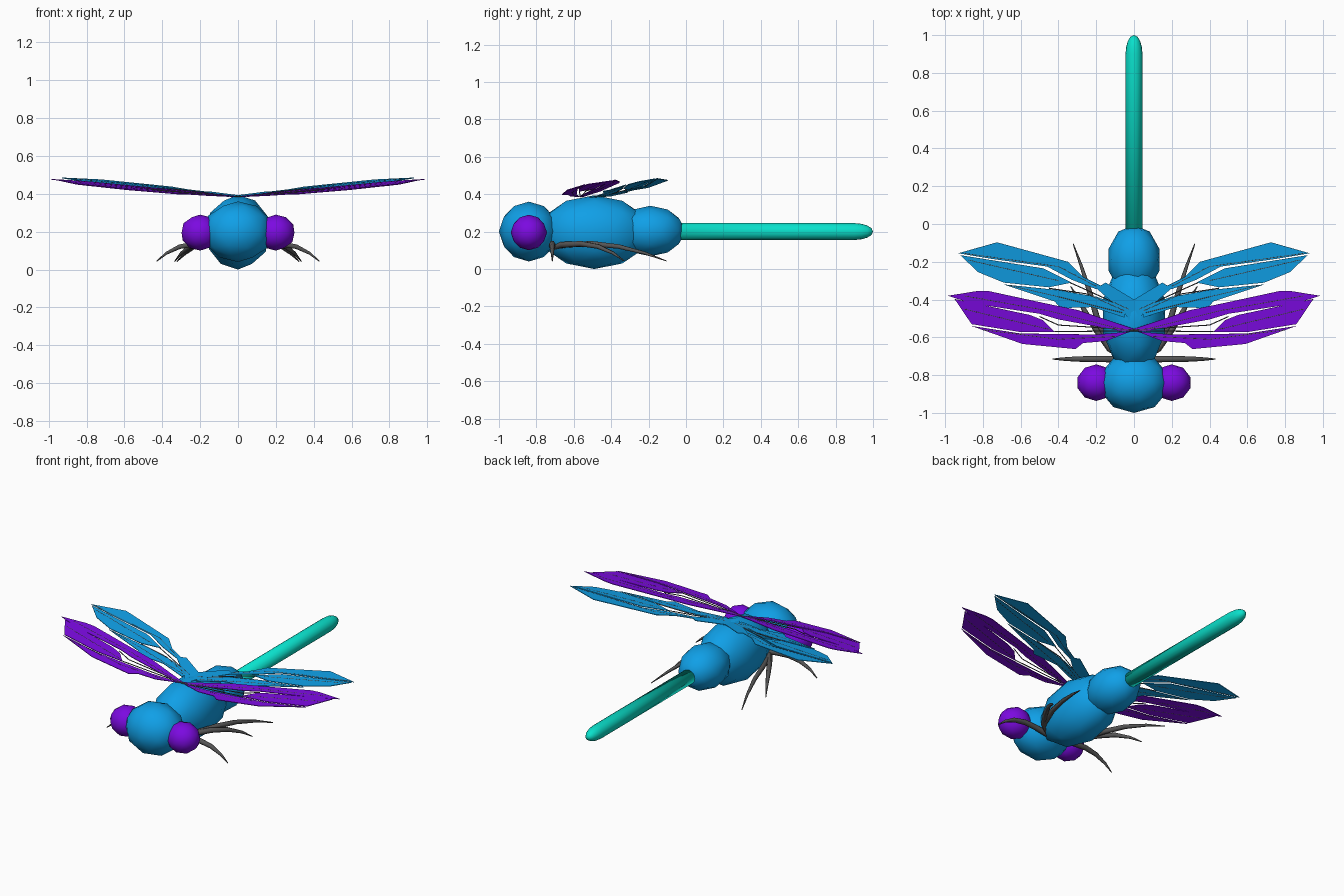
import bpy, bmesh, math
from mathutils import Vector, Matrix

if "Cube" in bpy.data.objects:
    bpy.data.objects.remove(bpy.data.objects["Cube"])


def material(name, rgb):
    m = bpy.data.materials.new(name)
    m.diffuse_color = (*rgb, 1)
    m.use_nodes = True
    m.node_tree.nodes["Principled BSDF"].inputs["Base Color"].default_value = m.diffuse_color
    return m


BLUE = material("blue", (0.005, 0.35, 0.80))
PURPLE = material("purple", (0.20, 0.003, 0.75))
TEAL = material("teal", (0.003, 0.75, 0.60))
DARK = material("dark_grey", (0.09, 0.09, 0.09))


def add(name, data, mat):
    ob = bpy.data.objects.new(name, data)
    bpy.context.collection.objects.link(ob)
    data.materials.append(mat)
    return ob


def mesh_from(name, bm, mat, smooth=True):
    me = bpy.data.meshes.new(name)
    bmesh.ops.recalc_face_normals(bm, faces=bm.faces)
    for f in bm.faces:
        f.smooth = smooth
    bm.to_mesh(me)
    bm.free()
    return add(name, me, mat)


def ball(name, centre, radii, mat):
    bm = bmesh.new()
    bmesh.ops.create_icosphere(bm, subdivisions=2, radius=1)
    bmesh.ops.transform(bm, verts=bm.verts,
                        matrix=Matrix.Translation(centre) @ Matrix.Diagonal((*radii, 1)))
    return mesh_from(name, bm, mat)


def tube(name, paths, radius, mat, taper=None):
    cu = bpy.data.curves.new(name, 'CURVE')
    cu.dimensions = '3D'
    cu.bevel_depth = radius
    cu.bevel_resolution = 1
    cu.use_fill_caps = True
    for path in paths:
        sp = cu.splines.new('POLY')
        sp.points.add(len(path) - 1)
        for i, (p, q) in enumerate(zip(sp.points, path)):
            p.co = (*q, 1)
            p.radius = taper[i] if taper else 1
        sp.use_smooth = True
    return add(name, cu, mat)


# Body segments
ball("head", (0, -0.84, 0.20), (0.185, 0.16, 0.16), BLUE)
ball("thorax", (0, -0.49, 0.197), (0.172, 0.30, 0.197), BLUE)
ball("abdomen_base", (0, -0.19, 0.203), (0.142, 0.185, 0.135), BLUE)

# Tail: rod with a rounded end, revolved about y
profile = [(0, -0.06), (0.045, -0.06), (0.045, 0.90), (0.041, 0.94),
           (0.032, 0.97), (0.018, 0.992), (0, 1.0)]
bm = bmesh.new()
vs = [bm.verts.new((r, y, 0.2)) for r, y in profile]
es = [bm.edges.new(p) for p in zip(vs, vs[1:])]
bmesh.ops.spin(bm, geom=vs + es, cent=(0, 0, 0.2), axis=(0, 1, 0),
               angle=math.tau, steps=16)
bmesh.ops.remove_doubles(bm, verts=bm.verts, dist=0.0005)
mesh_from("tail", bm, TEAL)

# Wing panels and veins, as outlines in top view for the +x side
FORE = [
    [(0, -.555), (.3, -.455), (.47, -.42), (.77, -.355), (.83, -.355), (.985, -.38),
     (.86, -.42), (.5, -.475), (.4, -.505), (.05, -.57)],
    [(.42, -.572), (.48, -.51), (.55, -.482), (.95, -.397), (.86, -.53), (.6, -.572)],
    [(.02, -.57), (.2, -.585), (.6, -.58), (.86, -.54), (.59, -.635), (.31, -.662),
     (.27, -.63), (.15, -.62)],
]
FORE_VEINS = [[(0, -.56), (.4, -.535), (.5, -.49)], [(0, -.565), (.42, -.57)],
              [(.05, -.56), (.45, -.46), (.9, -.38)], [(.44, -.56), (.9, -.45)],
              [(.1, -.595), (.4, -.61), (.8, -.56)]]
HIND = [
    [(0, -.40), (.15, -.31), (.2, -.34), (.05, -.47), (0, -.56)],
    [(.17, -.33), (.27, -.28), (.35, -.2), (.725, -.097), (.93, -.155),
     (.75, -.185), (.46, -.225), (.33, -.295), (.2, -.345)],
    [(.33, -.31), (.48, -.235), (.92, -.165), (.825, -.255), (.69, -.31), (.45, -.335)],
    [(.04, -.44), (.2, -.385), (.4, -.35), (.69, -.32), (.42, -.41),
     (.39, -.445), (.22, -.44), (.05, -.495)],
]
HIND_VEINS = [[(.03, -.45), (.25, -.35), (.34, -.31)], [(.05, -.46), (.25, -.37), (.45, -.34)],
              [(.2, -.33), (.4, -.225), (.9, -.155)], [(.4, -.3), (.88, -.19)],
              [(.06, -.47), (.4, -.385), (.66, -.325)]]


def lift(x, y, side, root_y):
    return Vector((side * x, y, 0.385 + 0.075 * x + 0.096 * (y - root_y)))


for label, panels, veins, root_y, mat in (("fore", FORE, FORE_VEINS, -0.56, PURPLE),
                                          ("hind", HIND, HIND_VEINS, -0.46, BLUE)):
    for side, word in ((-1, "left"), (1, "right")):
        bm = bmesh.new()
        for panel in panels:
            bm.faces.new([bm.verts.new(lift(x, y, side, root_y)) for x, y in panel])
        wing = mesh_from(f"{label}_wing_{word}", bm, mat, smooth=False)
        solid = wing.modifiers.new("thickness", 'SOLIDIFY')
        solid.thickness = 0.004
        solid.offset = 0
        tube(f"{label}_wing_veins_{word}",
             [[lift(x, y, side, root_y) for x, y in v] for v in veins], 0.0028, DARK)

# Eyes and legs on both sides
LEGS = {
    "front": [(.05, -.715), (.14, -.715), (.23, -.715), (.31, -.715), (.38, -.715), (.43, -.715)],
    "middle": [(.05, -.71), (.13, -.66), (.20, -.56), (.255, -.47), (.30, -.39), (.335, -.33)],
    "rear": [(.05, -.71), (.14, -.64), (.195, -.50), (.235, -.36), (.28, -.22), (.322, -.105)],
}
HEIGHTS = (0.115, 0.13, 0.135, 0.12, 0.085, 0.043)
for side, word in ((-1, "left"), (1, "right")):
    ball(f"eye_{word}", (side * 0.2, -0.84, 0.195), (0.103, 0.097, 0.095), PURPLE)
    for label, path in LEGS.items():
        tube(f"{label}_leg_{word}",
             [[(side * x, y, z) for (x, y), z in zip(path, HEIGHTS)]],
             0.017, DARK, taper=(1, 1, 0.95, 0.8, 0.5, 0.15))
